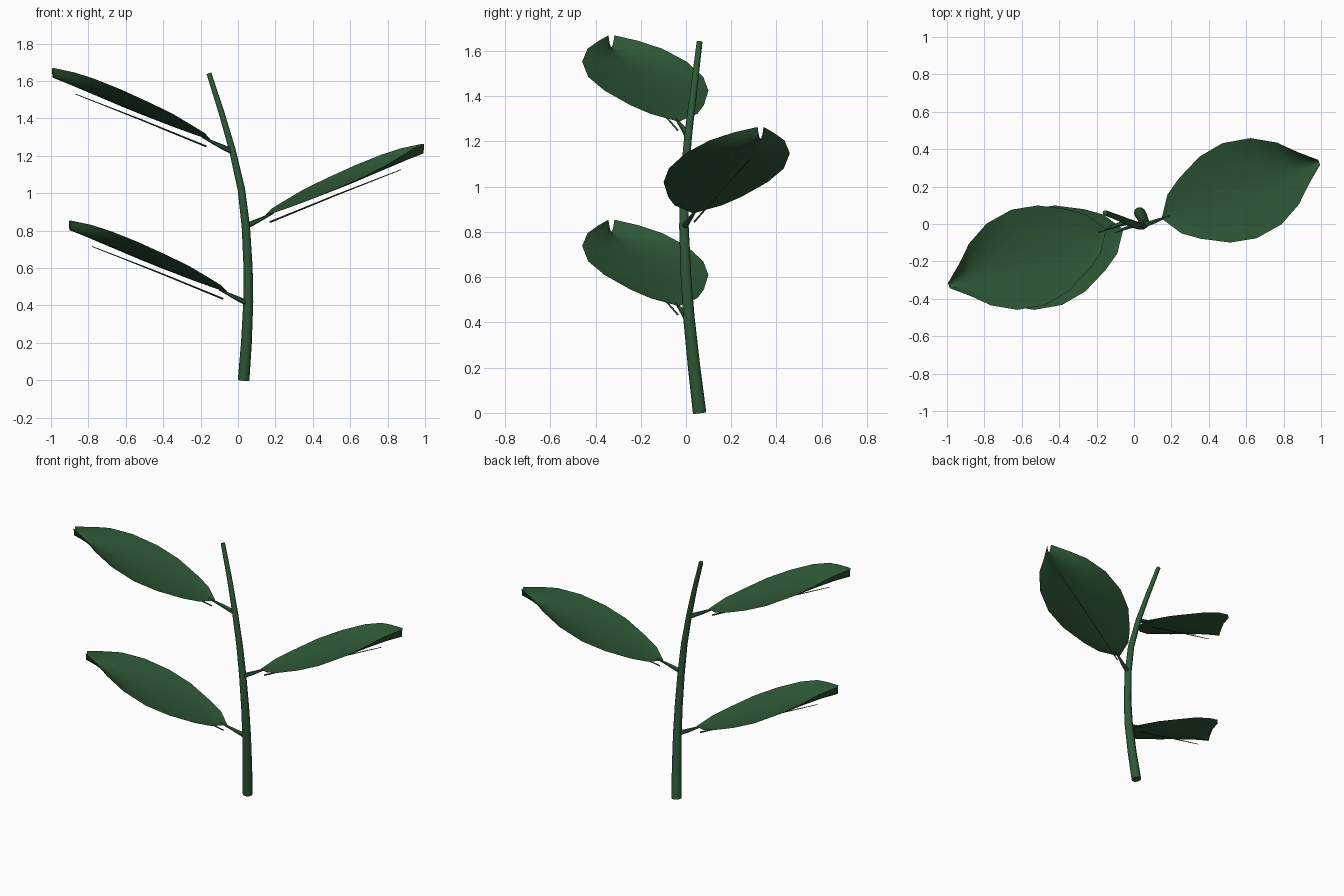
import bpy, bmesh, math
from mathutils import Vector, Matrix

old = bpy.data.objects.get("Cube")
if old:
    bpy.data.objects.remove(old, do_unlink=True)

green = bpy.data.materials.new("leaf_green")
green.use_nodes = True
GREEN = (0.028, 0.1, 0.037, 1)
green.diffuse_color = GREEN
green.node_tree.nodes["Principled BSDF"].inputs["Base Color"].default_value = GREEN


def finish(name, bm, matrix):
    """Turn a bmesh into a smooth-shaded object."""
    mesh = bpy.data.meshes.new(name)
    bm.to_mesh(mesh)
    bm.free()
    mesh.transform(matrix)
    mesh.materials.append(green)
    for face in mesh.polygons:
        face.use_smooth = True
    obj = bpy.data.objects.new(name, mesh)
    bpy.context.collection.objects.link(obj)
    bpy.ops.object.select_all(action='DESELECT')
    obj.select_set(True)
    bpy.context.view_layer.objects.active = obj
    bpy.ops.object.shade_smooth_by_angle(angle=math.radians(50))
    return obj


def tube(name, path, radii, sides, matrix=Matrix()):
    """Sweep a round section along a path and cap the ends."""
    bm = bmesh.new()
    path = [Vector(p) for p in path]
    rings = []
    for i, p in enumerate(path):
        along = path[min(i + 1, len(path) - 1)] - path[max(i - 1, 0)]
        a = along.cross(Vector((0, 1, 0))).normalized()
        b = a.cross(along).normalized()
        turn = [2 * math.pi * k / sides for k in range(sides)]
        rings.append([bm.verts.new(p + radii[i] * (a * math.cos(t) + b * math.sin(t)))
                      for t in turn])
    for lower, upper in zip(rings, rings[1:]):
        for k in range(sides):
            n = (k + 1) % sides
            bm.faces.new((lower[k], lower[n], upper[n], upper[k]))
    bm.faces.new(rings[0])
    bm.faces.new(rings[-1])
    bmesh.ops.recalc_face_normals(bm, faces=bm.faces)
    return finish(name, bm, matrix)


# Main stem: a gentle bow that tapers upward
stem_path = [(0.03, 0.06, 0), (0.045, 0.036, 0.2), (0.055, 0.013, 0.42),
             (0.054, 0, 0.6), (0.042, -0.009, 0.82), (0.018, -0.008, 1.02),
             (-0.03, 0.01, 1.23), (-0.088, 0.035, 1.43), (-0.155, 0.06, 1.64)]
tube("stem", stem_path, [0.031 - 0.0022 * i for i in range(9)], 10)

# Leaf outline: distance along the axis, half width, rim height
OUTLINE = [(0, 0.004, 0.885), (0.07, 0.11, 0.917), (0.158, 0.172, 0.955),
           (0.3, 0.244, 1.02), (0.44, 0.27, 1.08), (0.59, 0.245, 1.148),
           (0.715, 0.175, 1.205), (0.8, 0.092, 1.24), (0.892, 0.014, 1.264)]
BASE = Vector((0.15, 0.03, 0))
AXIS = Vector((0.942, 0.336, 0))
SIDE = Vector((-0.336, 0.942, 0))
HALF = 4


def leaf(name, matrix):
    """Boat-shaped blade whose rim stands above the midrib."""
    bm = bmesh.new()
    rows = []
    for along, width, rim in OUTLINE:
        mid = 0.88 + 0.372 * along
        row = []
        for k in range(-HALF, HALF + 1):
            s = k / HALF
            z = mid + (rim - mid) * s * s
            row.append(bm.verts.new(BASE + AXIS * along + SIDE * width * s
                                    + Vector((0, 0, z))))
        rows.append(row)
    for a, b in zip(rows, rows[1:]):
        for k in range(2 * HALF):
            bm.faces.new((a[k], b[k], b[k + 1], a[k + 1]))
    finish(name, bm, matrix)


# Three leaves, alternating sides of the stem
half_turn = Matrix.Rotation(math.pi, 4, 'Z')
places = {
    "left_leaf": Matrix(),
    "upper_right_leaf": Matrix.Translation((0, 0, 0.405)) @ half_turn,
    "lower_right_leaf": Matrix.Translation((0.09, 0, -0.41)) @ half_turn,
}
for name, place in places.items():
    leaf(name, place)
    # Stalk joining the blade to the stem
    tube(name + "_stalk", [(0.035, -0.01, 0.82), (0.1, 0.01, 0.85), (0.19, 0.044, 0.894)],
         [0.016, 0.012, 0.004], 6, place)
    # Fine rib under the blade
    tube(name + "_rib", [(0.17, 0.037, 0.845), (0.52, 0.162, 0.988), (0.87, 0.287, 1.125)],
         [0.005, 0.004, 0.002], 4, place)
